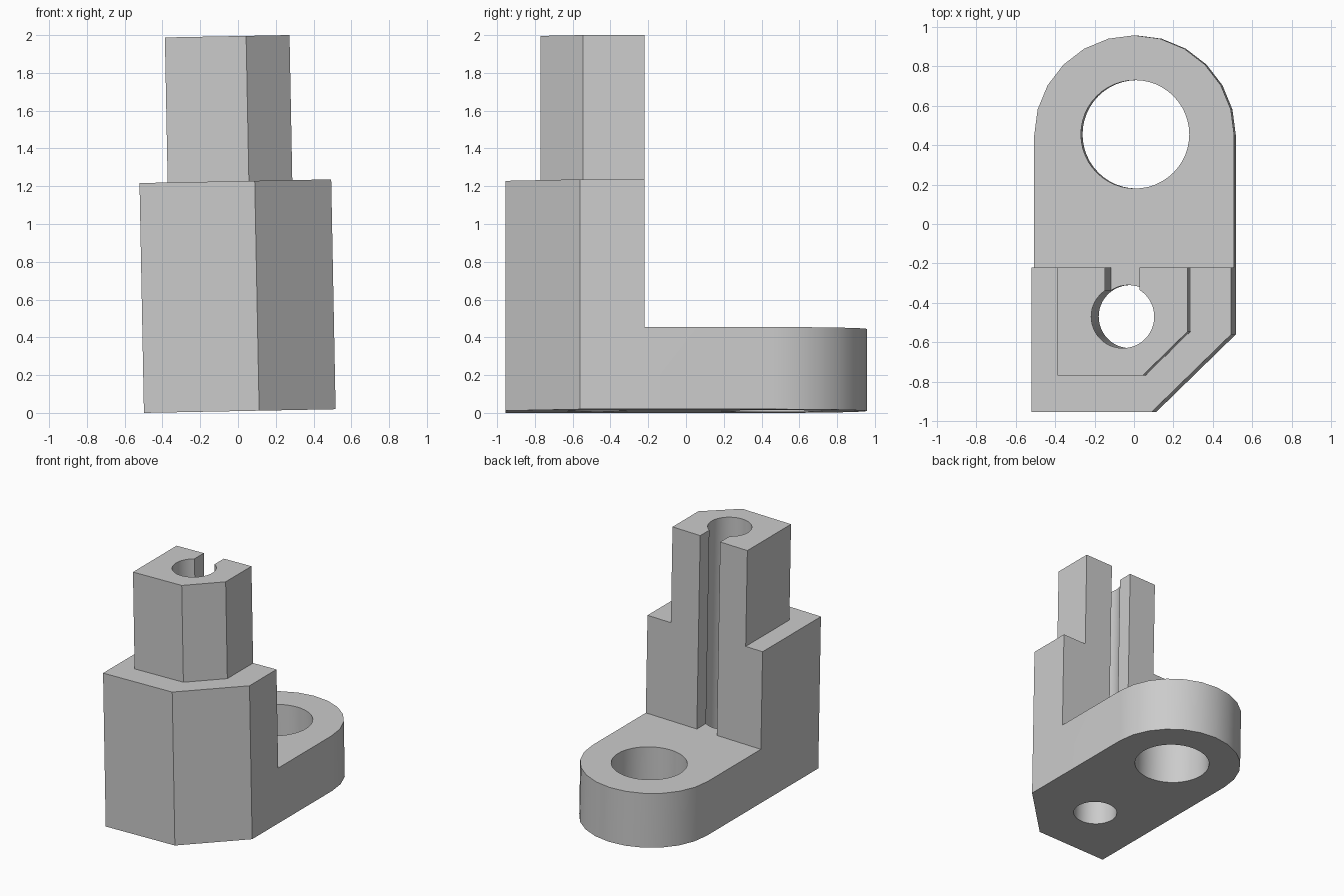
import bpy, bmesh
from math import radians, sin, cos

if "Cube" in bpy.data.objects:
    bpy.data.objects.remove(bpy.data.objects["Cube"], do_unlink=True)

grey = bpy.data.materials.new("plain_grey")
grey.use_nodes = True
grey.diffuse_color = (0.6, 0.6, 0.6, 1)
grey.node_tree.nodes["Principled BSDF"].inputs["Base Color"].default_value = (0.6, 0.6, 0.6, 1)

WIDTH, BACK = 1.015, -0.22
BASE_TOP, SHOULDER, TOP = 0.435, 1.217, 1.985
PIN_X, PIN_Y = 0.479, -0.47


def prism(name, outline, z0, z1):
    """Extrude a counter-clockwise outline upward."""
    bm = bmesh.new()
    face = bm.faces.new([bm.verts.new((x, y, z0)) for x, y in outline])
    top = bmesh.ops.extrude_face_region(bm, geom=[face])["geom"]
    bmesh.ops.translate(bm, vec=(0, 0, z1 - z0),
                        verts=[v for v in top if isinstance(v, bmesh.types.BMVert)])
    bmesh.ops.recalc_face_normals(bm, faces=bm.faces)
    mesh = bpy.data.meshes.new(name)
    bm.to_mesh(mesh)
    bm.free()
    mesh.materials.append(grey)
    ob = bpy.data.objects.new(name, mesh)
    bpy.context.collection.objects.link(ob)
    return ob


def arc(cx, cy, r, start, end, steps):
    angles = [radians(start + (end - start) * i / steps) for i in range(steps + 1)]
    return [(cx + r * cos(a), cy + r * sin(a)) for a in angles]


def box(x0, x1, y0, y1):
    return [(x0, y0), (x1, y0), (x1, y1), (x0, y1)]


def combine(target, other, operation):
    """Apply a boolean and remove the helper."""
    bpy.context.view_layer.objects.active = target
    mod = target.modifiers.new("combine", "BOOLEAN")
    mod.operation, mod.solver, mod.object = operation, "EXACT", other
    bpy.ops.object.modifier_apply(modifier=mod.name)
    bpy.data.objects.remove(other, do_unlink=True)


# Body: chamfered front corner, rounded rear end
half = WIDTH / 2
body = prism("bracket_body",
             [(0, -0.955), (0.61, -0.955), (WIDTH, -0.56)]
             + arc(half, 0.45, half, 0, 180, 12), 0, SHOULDER)

# Narrower tower with its own chamfer
tower = prism("tower", [(0.149, -0.77), (0.579, -0.77), (0.809, -0.545),
                        (0.809, BACK), (0.149, BACK)], 1.0, TOP)
combine(body, tower, "UNION")

# Rear step, vertical slot and two through bores
combine(body, prism("rear_cut", box(-1, 2, BACK, 2), BASE_TOP, 3), "DIFFERENCE")
combine(body, prism("slot_cut", box(PIN_X - 0.09, PIN_X + 0.086, PIN_Y, 0),
                    BASE_TOP, 3), "DIFFERENCE")
for name, x, y, r in (("pin_bore", PIN_X, PIN_Y, 0.16), ("lug_bore", 0.512, 0.455, 0.275)):
    combine(body, prism(name, arc(x, y, r, 0, 360, 48)[:-1], -1, 3), "DIFFERENCE")

# Merge leftover coplanar faces
bm = bmesh.new()
bm.from_mesh(body.data)
bmesh.ops.remove_doubles(bm, verts=bm.verts, dist=0.0002)
bmesh.ops.dissolve_limit(bm, angle_limit=radians(0.5), verts=bm.verts, edges=bm.edges)
bm.to_mesh(body.data)
bm.free()

# Smooth bores and rounded end, sharp corners elsewhere
bpy.ops.object.select_all(action="DESELECT")
body.select_set(True)
bpy.context.view_layer.objects.active = body
bpy.ops.object.shade_smooth_by_angle(angle=radians(30))
weighted = body.modifiers.new("even_shading", "WEIGHTED_NORMAL")
weighted.keep_sharp = True

# The whole part leans very slightly
body.rotation_euler.y = radians(-1.1)
body.location.x = -0.498
